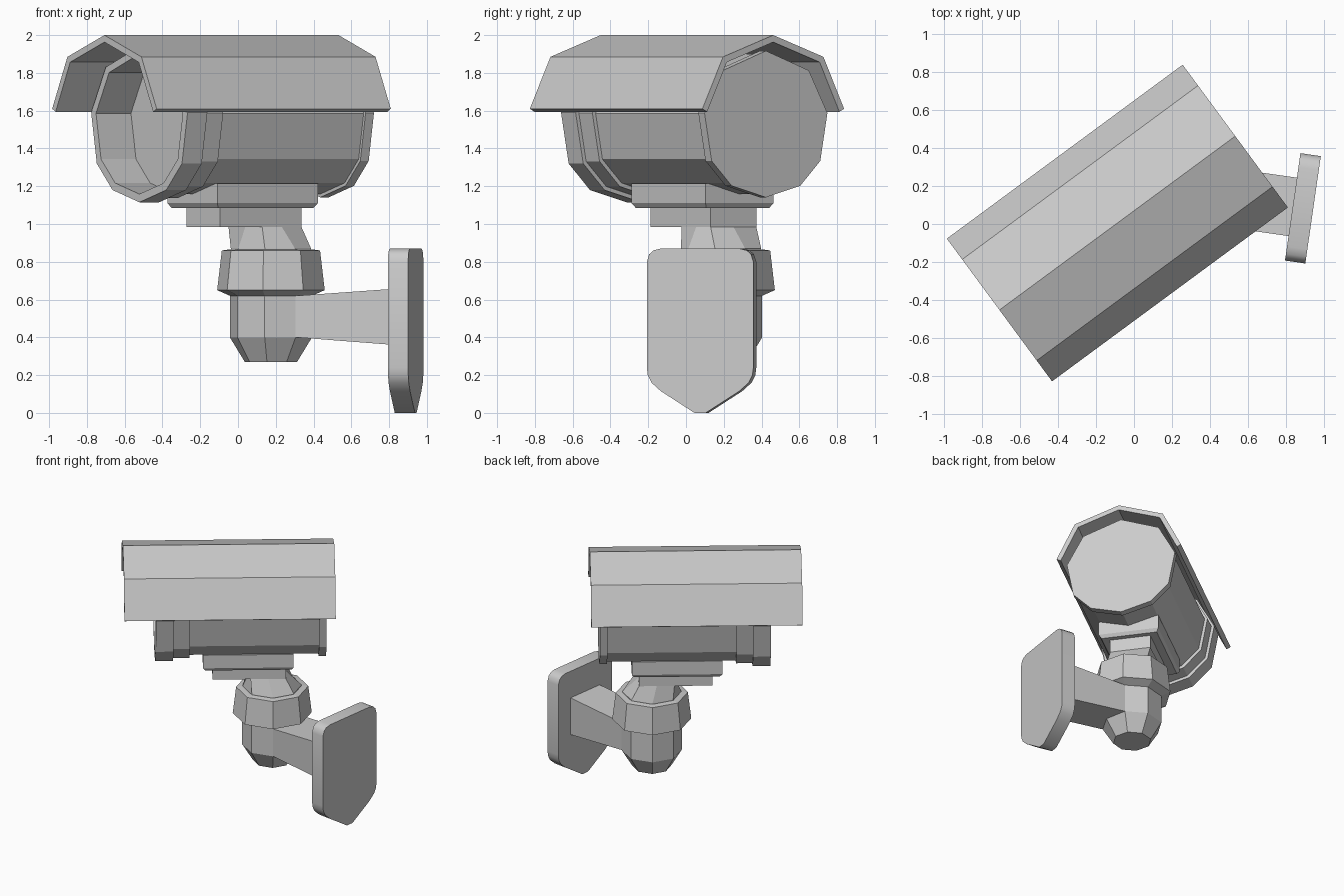
import bpy, bmesh
from math import radians, sin, cos, pi
from mathutils import Matrix, Vector

if "Cube" in bpy.data.objects:
    bpy.data.objects.remove(bpy.data.objects["Cube"])

grey = bpy.data.materials.new("light_grey")
grey.use_nodes = True
COLOUR = (0.6, 0.6, 0.6, 1)
grey.diffuse_color = COLOUR
grey.node_tree.nodes["Principled BSDF"].inputs["Base Color"].default_value = COLOUR

# Local frames: housing axis (x runs to its rear), and wall arm (x runs to the wall)
HOUSING = Matrix.Translation((-0.0875, 0.005, 0)) @ Matrix.Rotation(radians(36.4), 4, 'Z')
ARM = Matrix.Translation((0.175, 0.185, 0)) @ Matrix.Rotation(radians(-8.2), 4, 'Z')


def loft(name, rings, frame, smooth=False):
    """Skin a list of equal-length point rings and cap both ends."""
    bm = bmesh.new()
    loops = [[bm.verts.new(frame @ Vector(p)) for p in ring] for ring in rings]
    n = len(loops[0])
    for a, b in zip(loops, loops[1:]):
        for i in range(n):
            j = (i + 1) % n
            bm.faces.new((a[i], a[j], b[j], b[i]))
    bm.faces.new(loops[0])
    bm.faces.new(loops[-1])
    bmesh.ops.recalc_face_normals(bm, faces=bm.faces)
    mesh = bpy.data.meshes.new(name)
    bm.to_mesh(mesh)
    bm.free()
    mesh.materials.append(grey)
    obj = bpy.data.objects.new(name, mesh)
    bpy.context.collection.objects.link(obj)
    if smooth:
        bpy.ops.object.select_all(action='DESELECT')
        obj.select_set(True)
        bpy.context.view_layer.objects.active = obj
        bpy.ops.object.shade_smooth_by_angle(angle=radians(35))
    return obj


def mirrored(half):
    """Close a half profile (y, z) across y = 0."""
    return half + [(-y, z) for y, z in reversed(half) if y > 0]


def section(profile, x, scale=1, mid=1.55):
    return [(x, y * scale, mid + (z - mid) * scale) for y, z in profile]


def octagon(r, z):
    return [(r * cos(k * pi / 4), r * sin(k * pi / 4), z) for k in range(8)]


def rectangle(x0, x1, w, z):
    return [(x0, -w, z), (x1, -w, z), (x1, w, z), (x0, w, z)]


# Folded rain hood
outer = [(-0.466, 1.61), (-0.33, 1.885), (0, 2), (0.33, 1.885), (0.466, 1.61)]
inner = [(0.435, 1.594), (0.305, 1.857), (0, 1.963), (-0.305, 1.857), (-0.435, 1.594)]
loft("rain_hood", [section(outer + inner, x) for x in (-0.77, 0.77)], HOUSING)

# Ten-sided housing with stepped front rings, recessed front and rear flange
ten = mirrored([(0, 1.115), (0.24, 1.18), (0.38, 1.32), (0.43, 1.59), (0.30, 1.83), (0, 1.94)])
steps = [(-0.31, 0.9), (-0.54, 0.9), (-0.54, 1), (-0.41, 1), (-0.41, 0.95), (-0.29, 0.95),
         (-0.29, 0.9), (0.65, 0.9), (0.65, 0.94), (0.705, 0.94)]
loft("housing", [section(ten, x, s) for x, s in steps], HOUSING)

# Mounting plates below the housing
loft("upper_mount_plate", [rectangle(-0.191, 0.469, 0.223, 1.215),
                           rectangle(-0.191, 0.469, 0.223, 1.11),
                           rectangle(-0.175, 0.453, 0.207, 1.085)], HOUSING)
loft("lower_mount_plate", [rectangle(-0.12, 0.415, 0.15, 1.09),
                           rectangle(-0.12, 0.415, 0.15, 0.985)], HOUSING)

# Neck, from a rectangle to an octagon
PIVOT = HOUSING @ Matrix.Translation((0.318, -0.01, 0))
square = [(1, 0), (1, 1), (0, 1), (-1, 1), (-1, 0), (-1, -1), (0, -1), (1, -1)]
loft("neck", [[(-0.032 + 0.129 * a, 0.01 + 0.15 * b, 0.985) for a, b in square],
              octagon(0.215, 0.87), octagon(0.215, 0.8)], PIVOT)

# Swivel joint with flared collar
joint = [(0.225, 0.865), (0.263, 0.86), (0.288, 0.65), (0.22, 0.62), (0.22, 0.4), (0.14, 0.27)]
loft("swivel_joint", [octagon(r, z) for r, z in joint], PIVOT)

# Arm widening towards the wall
loft("wall_arm", [[(x, -0.155, lo), (x, 0.155, lo), (x, 0.155, hi), (x, -0.155, hi)]
                  for x, lo, hi in ((0.1, 0.41, 0.61), (0.155, 0.4, 0.62), (0.68, 0.36, 0.657))], ARM)

# Shield-shaped wall plate
shield = [(0.03, 0), (0.21, 0.115), (0.26, 0.16), (0.28, 0.2), (0.285, 0.24),
          (0.285, 0.8), (0.272, 0.84), (0.25, 0.86), (0.21, 0.87)]
loft("wall_plate", [section(mirrored(shield), x) for x in (0.666, 0.774)], ARM, smooth=True)
